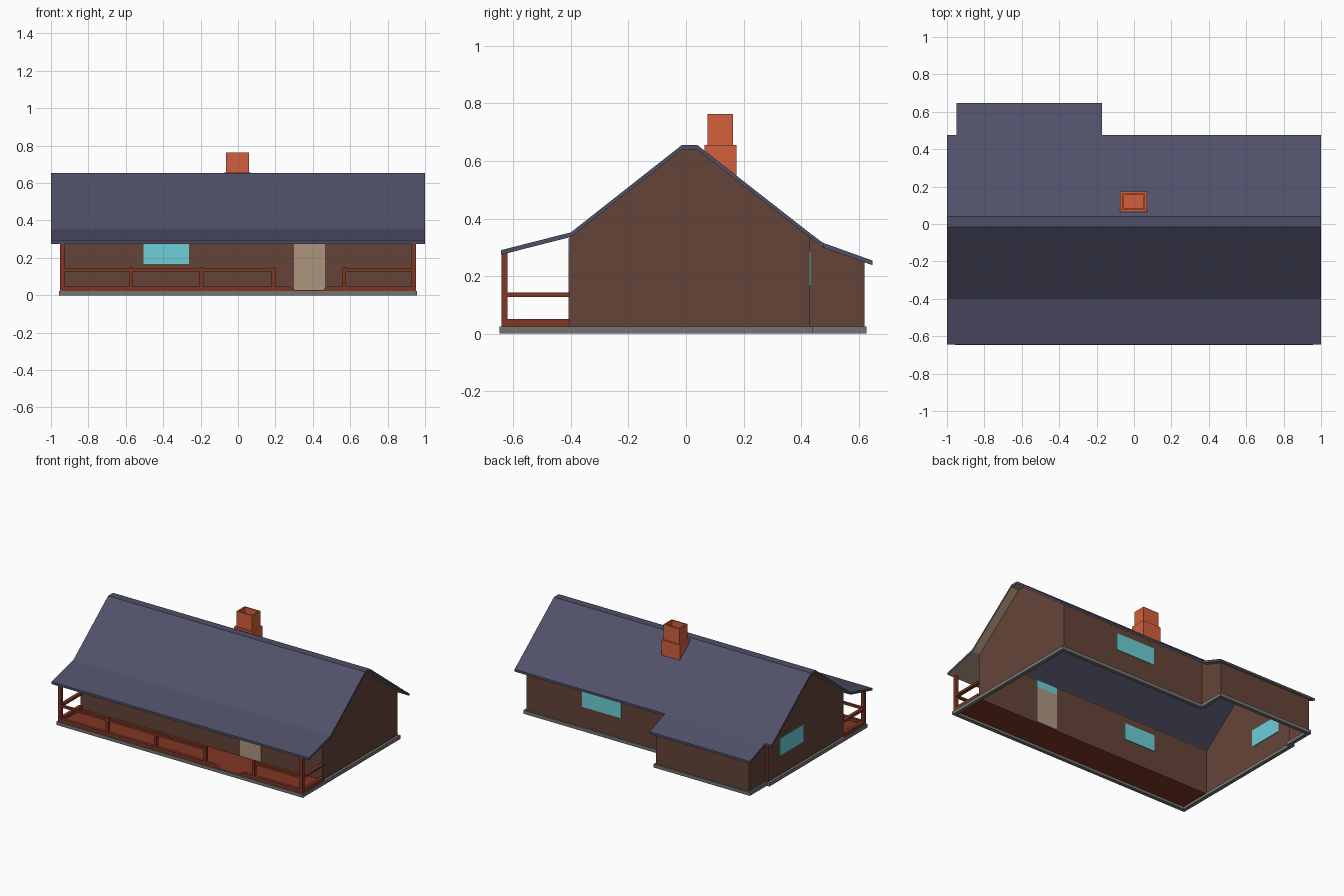
import bpy, bmesh

if "Cube" in bpy.data.objects:
    bpy.data.objects.remove(bpy.data.objects["Cube"])


def mat(name, rgb):
    m = bpy.data.materials.new(name)
    lin = [((c / 255 + 0.055) / 1.055) ** 2.4 for c in rgb]
    m.diffuse_color = (*lin, 1)
    m.use_nodes = True
    m.node_tree.nodes["Principled BSDF"].inputs["Base Color"].default_value = m.diffuse_color
    return m


SLATE = mat("slate", (80, 80, 105))
BROWN = mat("brown_wall", (101, 68, 56))
RED = mat("red_brown_timber", (128, 54, 36))
BRICK = mat("orange_brick", (210, 96, 61))
GLASS = mat("teal_glass", (108, 208, 216))
TAN = mat("tan", (174, 150, 125))
GREY = mat("grey_stone", (116, 116, 114))


def finish(name, bm, *mats):
    me = bpy.data.meshes.new(name)
    bm.normal_update()
    bm.to_mesh(me)
    bm.free()
    for m in mats:
        me.materials.append(m)
    ob = bpy.data.objects.new(name, me)
    bpy.context.collection.objects.link(ob)
    return ob


def poly(bm, pts):
    return bm.faces.new([bm.verts.new(p) for p in pts])


def box(name, x, y, z, m):
    bm = bmesh.new()
    bmesh.ops.create_cube(bm, size=1)
    for v in bm.verts:
        v.co = [r[0] if c < 0 else r[1] for c, r in zip(v.co, (x, y, z))]
    return finish(name, bm, m)


# ---- roof slabs: slate outside, tan soffit under the overhangs
T = 0.016
W = 0.94


def roof(name, prof, xs, inside):
    bm = bmesh.new()
    top = [[bm.verts.new((x, y, z)) for y, z in prof] for x in xs]
    bot = [[bm.verts.new((x, y, z - T)) for y, z in prof] for x in xs]
    n, k = len(xs), len(prof)
    for i in range(n - 1):
        for j in range(k - 1):
            bm.faces.new((top[i][j], top[i + 1][j], top[i + 1][j + 1], top[i][j + 1]))
            f = bm.faces.new((bot[i][j], bot[i][j + 1], bot[i + 1][j + 1], bot[i + 1][j]))
            c = f.calc_center_median()
            f.material_index = 0 if inside(c.x, c.y) else 1
        for j in (0, k - 1):
            bm.faces.new((top[i][j], bot[i][j], bot[i + 1][j], top[i + 1][j]))
    for i in (0, n - 1):
        for j in range(k - 1):
            bm.faces.new((top[i][j], top[i][j + 1], bot[i][j + 1], bot[i][j]))
    bmesh.ops.recalc_face_normals(bm, faces=bm.faces)
    return finish(name, bm, SLATE, TAN)


roof("main_roof",
     [(-0.643, 0.29), (-0.40, 0.352), (-0.015, 0.655), (0.04, 0.655), (0.43, 0.35), (0.477, 0.315)],
     [-1, -W, W, 1], lambda x, y: abs(x) < W and -0.4 < y < 0.43)
roof("extension_roof", [(0.475, 0.316), (0.62, 0.264), (0.648, 0.254)],
     [-0.95, -0.92, -0.20, -0.17], lambda x, y: -0.92 < x < -0.2 and y < 0.62)

# ---- thin walls, open underneath
Z0 = 0.02
F, B, E = -0.405, 0.43, 0.62
EX0, EX1 = -0.925, -0.20
bm = bmesh.new()
gable = [(F, Z0), (B, Z0), (B, 0.334), (0.04, 0.639), (-0.015, 0.639), (-0.40, 0.336), (F, 0.334)]
poly(bm, [(W, y, z) for y, z in gable])
poly(bm, [(-W, y, z) for y, z in reversed(gable)])
poly(bm, [(-W, F, Z0), (W, F, Z0), (W, F, 0.334), (-W, F, 0.334)])
for x0, x1 in ((-W, EX0), (EX1, W)):
    poly(bm, [(x1, B, Z0), (x0, B, Z0), (x0, B, 0.334), (x1, B, 0.334)])
finish("main_walls", bm, BROWN)
bm = bmesh.new()
side = [(B, Z0), (E, Z0), (E, 0.248), (0.475, 0.300), (B, 0.334)]
poly(bm, [(EX1, y, z) for y, z in side])
poly(bm, [(EX0, y, z) for y, z in reversed(side)])
poly(bm, [(EX1, E, Z0), (EX0, E, Z0), (EX0, E, 0.248), (EX1, E, 0.248)])
finish("extension_walls", bm, BROWN)

# ---- stone footing ring
S = 0.025
zf = (0, 0.024)
bx = 0.958
box("footing_front", (-bx, bx), (-0.648, -0.648 + S), zf, GREY)
box("footing_right", (bx - S, bx), (-0.648 + S, 0.44), zf, GREY)
box("footing_left", (-bx, -bx + S), (-0.648 + S, 0.44), zf, GREY)
box("footing_back", (EX1 - 0.005, bx - S), (0.44 - S, 0.44), zf, GREY)
box("footing_extension_right", (EX1 + 0.012 - S, EX1 + 0.012), (0.44, 0.628), zf, GREY)
box("footing_extension_left", (EX0 - 0.012, EX0 - 0.012 + S), (0.44 - S, 0.628), zf, GREY)
box("footing_extension_back", (EX0 - 0.012 + S, EX1 + 0.012 - S), (0.628 - S, 0.628), zf, GREY)

# ---- porch floor, posts and rails
box("porch_floor", (-0.95, 0.95), (-0.642, F), (0.018, 0.027), RED)
y0, y1 = -0.642, -0.620
for s, n in ((-1, "left"), (1, "right")):
    xs = tuple(sorted((s * 0.928, s * 0.952)))
    box("porch_post_" + n, xs, (y0, y1), (0.025, 0.285), RED)
    box("side_rail_" + n, xs, (y1, F), (0.127, 0.143), RED)
    box("side_kick_board_" + n, xs, (y1, F), (0.025, 0.05), RED)
for i, x in enumerate((-0.573, -0.195, 0.19, 0.568)):
    box("rail_post_%d" % i, (x - 0.01, x + 0.01), (y0, y1), (0.025, 0.15), RED)
for n, a, b in (("left", -0.93, 0.19), ("right", 0.568, 0.93)):
    box("front_rail_" + n, (a, b), (y0 + 0.003, y1 - 0.003), (0.127, 0.143), RED)
for n, a, b, c in (("left", -0.93, 0.31, 0.275), ("right", 0.93, 0.45, 0.485)):
    # kick board with a sloped end beside the entrance
    bm = bmesh.new()
    f = poly(bm, [(a, y0, 0.025), (b, y0, 0.025), (c, y0, 0.048), (a, y0, 0.048)])
    r = bmesh.ops.extrude_face_region(bm, geom=[f])
    for v in r["geom"]:
        if isinstance(v, bmesh.types.BMVert):
            v.co.y = y1
    bmesh.ops.recalc_face_normals(bm, faces=bm.faces)
    finish("front_kick_board_" + n, bm, RED)

# ---- door and windows as thin plates through the walls
p = 0.004
box("door", (0.30, 0.465), (F - p, F + p), (0.025, 0.28), TAN)
box("door_transom", (0.30, 0.465), (F - p, F + p), (0.28, 0.33), GLASS)
box("front_window", (-0.505, -0.262), (F - p, F + p), (0.167, 0.283), GLASS)
box("back_window", (0.20, 0.505), (B - p, B + p), (0.167, 0.287), GLASS)
box("left_window", (-W - p, -W + p), (0.045, 0.305), (0.16, 0.28), GLASS)

# ---- stepped chimney with a hollow top
box("chimney_base", (-0.074, 0.070), (0.064, 0.175), (0.52, 0.656), BRICK)
ch = box("chimney_stack", (-0.063, 0.059), (0.074, 0.164), (0.65, 0.764), BRICK)
bm = bmesh.new()
bm.from_mesh(ch.data)
top = [f for f in bm.faces if f.normal.z > 0.9]
bmesh.ops.inset_region(bm, faces=top, thickness=0.013)
r = bmesh.ops.extrude_face_region(bm, geom=top)
for v in r["geom"]:
    if isinstance(v, bmesh.types.BMVert):
        v.co.z -= 0.08
bmesh.ops.delete(bm, geom=[f for f in top if f.is_valid], context="FACES")
bm.to_mesh(ch.data)
bm.free()
